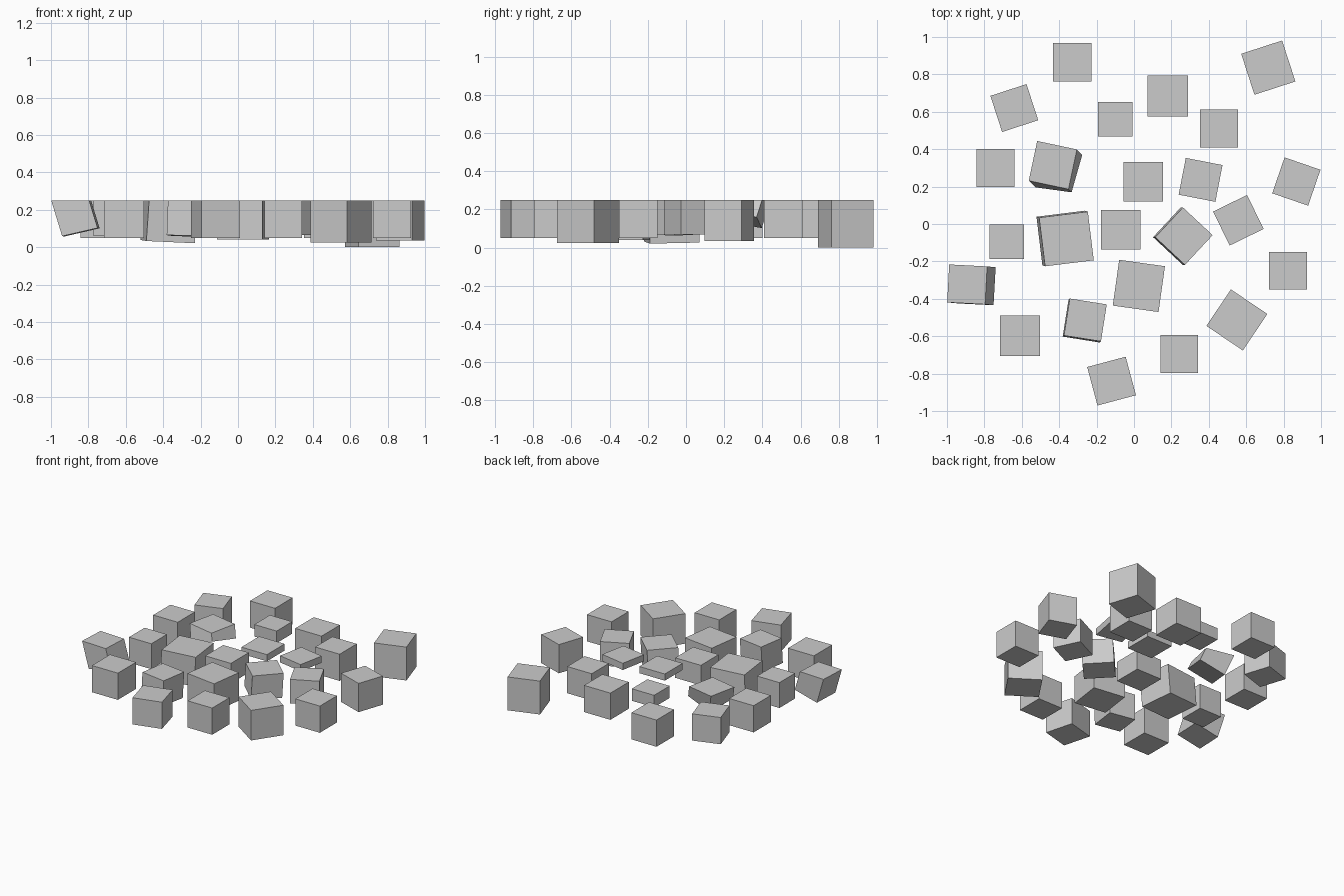
import bpy
import bmesh
from math import radians
from mathutils import Matrix, Vector

cube = bpy.data.objects.get("Cube")
if cube:
    bpy.data.objects.remove(cube, do_unlink=True)

TOP = 0.25

# Single plain grey
grey = bpy.data.materials.new("plain grey")
grey.use_nodes = True
colour = (0.6, 0.6, 0.6, 1)
grey.diffuse_color = colour
grey.node_tree.nodes["Principled BSDF"].inputs["Base Color"].default_value = colour


def block(name, x, y, size, depth=0.2, turn=0, lean=(0, 0)):
    """Block hanging below the common top plane; lean shifts and tilts its bottom."""
    mesh = bpy.data.meshes.new(name)
    bm = bmesh.new()
    bmesh.ops.create_cube(bm, size=1)
    rotation = Matrix.Rotation(radians(turn), 3, "Z")
    shift = Vector((lean[0], lean[1], 0))
    for vert in bm.verts:
        is_bottom = vert.co.z < 0
        flat = rotation @ Vector((vert.co.x * size, vert.co.y * size, 0))
        vert.co = flat
        if is_bottom:
            drop = depth - 0.7 * shift.dot(flat) / depth
            vert.co += shift * (drop / depth)
            vert.co.z = -drop
    bmesh.ops.recalc_face_normals(bm, faces=bm.faces)
    bm.to_mesh(mesh)
    bm.free()
    mesh.materials.append(grey)
    obj = bpy.data.objects.new(name, mesh)
    obj.location = (x, y, TOP)
    bpy.context.collection.objects.link(obj)
    return obj


# Upright blocks, square to the axes
block("rear_block", -0.33, 0.865, size=0.208)
block("rear_inner_left_block", 0.18, 0.685, size=0.218)
block("rear_inner_short_block", -0.1, 0.56, size=0.185, depth=0.09)
block("rear_left_block", 0.455, 0.51, size=0.203)
block("right_rear_block", -0.74, 0.3, size=0.203)
block("centre_slab", 0.05, 0.225, size=0.211, depth=0.05)
block("centre_block", -0.07, -0.03, size=0.212, depth=0.15)
block("right_middle_block", -0.68, -0.095, size=0.185, depth=0.19)
block("left_front_block", 0.823, -0.25, size=0.203)
block("front_right_block", -0.61, -0.597, size=0.215)
block("front_left_block", 0.242, -0.695, size=0.203)

# Upright blocks, turned about the vertical
block("rear_left_corner_block", 0.718, 0.836, size=0.23, depth=0.25, turn=18)
block("rear_right_corner_block", -0.64, 0.62, size=0.203, turn=18)
block("left_inner_slab", 0.356, 0.236, size=0.2, depth=0.05, turn=-11)
block("left_end_block", 0.868, 0.227, size=0.203, depth=0.215, turn=-19)
block("left_middle_block", 0.558, 0.02, size=0.202, depth=0.18, turn=26)
block("front_centre_block", 0.026, -0.331, size=0.247, depth=0.21, turn=-8)
block("front_left_corner_block", 0.55, -0.513, size=0.235, depth=0.225, turn=-34)
block("front_end_block", -0.12, -0.84, size=0.213, turn=15)

# Leaning blocks
block("leaning_rear_block", -0.434, 0.315, size=0.217, depth=0.1, turn=-12, lean=(0.032, -0.032))
block("leaning_large_block", -0.361, -0.08, size=0.262, depth=0.22, turn=7, lean=(-0.015, 0.005))
block("leaning_centre_block", 0.267, -0.065, size=0.217, depth=0.18, turn=-43, lean=(-0.012, 0))
block("leaning_right_end_block", -0.892, -0.323, size=0.203, depth=0.17, turn=-3, lean=(0.052, -0.005))
block("leaning_front_block", -0.26, -0.513, size=0.2, depth=0.19, turn=-9, lean=(-0.007, -0.006))
